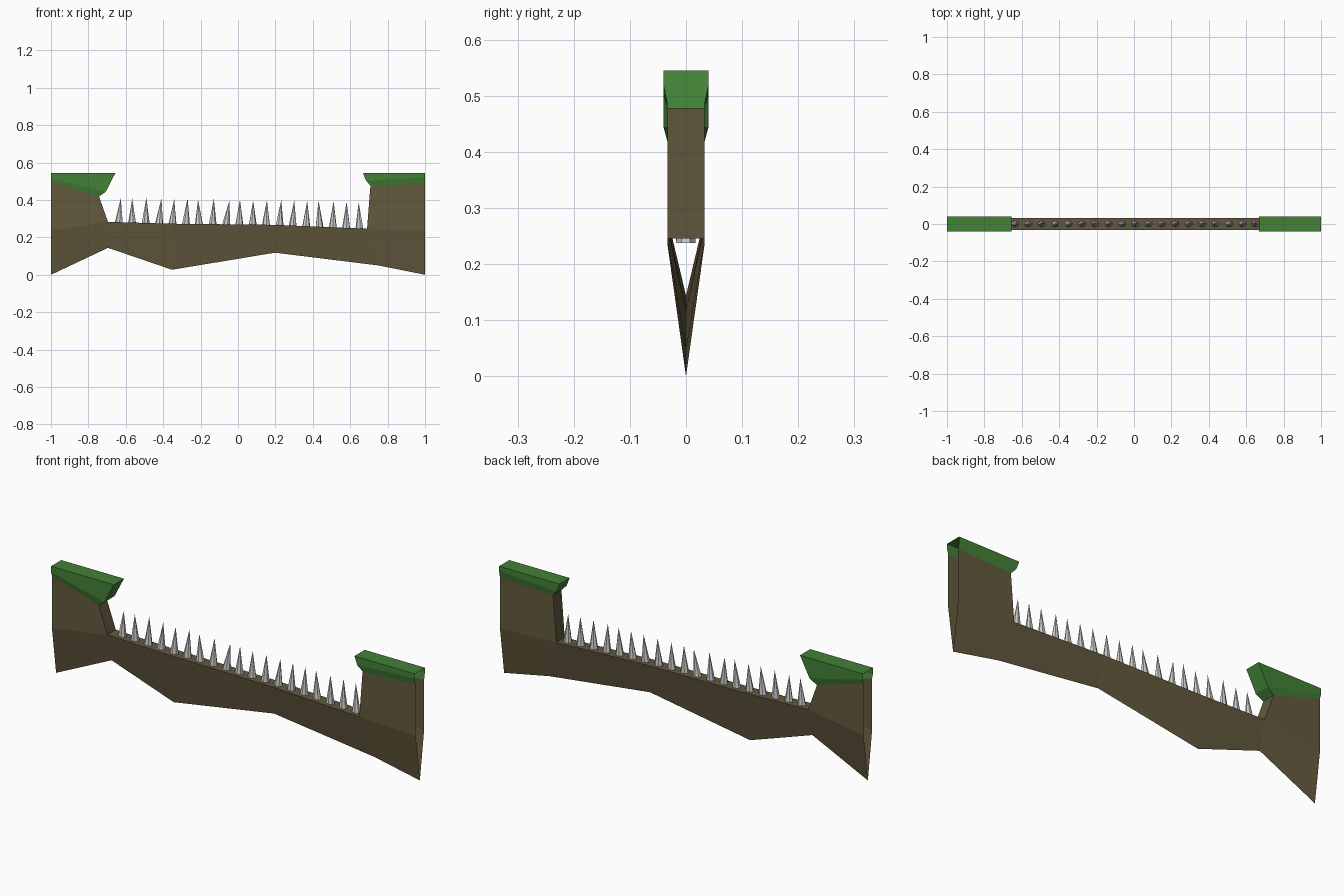
import bpy, bmesh, math, random

if "Cube" in bpy.data.objects:
    bpy.data.objects.remove(bpy.data.objects["Cube"])

random.seed(4)
W, CAP_W = 0.033, 0.04   # half widths of earth and grass


def material(name, rgb):
    m = bpy.data.materials.new(name)
    m.diffuse_color = (*rgb, 1)
    m.use_nodes = True
    m.node_tree.nodes["Principled BSDF"].inputs["Base Color"].default_value = m.diffuse_color
    return m


def make(name, faces, mat=None):
    """Object from a list of faces given as point lists."""
    bm = bmesh.new()
    for f in faces:
        bm.faces.new([bm.verts.new(p) for p in f])
    bmesh.ops.remove_doubles(bm, verts=bm.verts, dist=1e-5)
    bmesh.ops.recalc_face_normals(bm, faces=bm.faces)
    me = bpy.data.meshes.new(name)
    bm.to_mesh(me)
    bm.free()
    ob = bpy.data.objects.new(name, me)
    bpy.context.collection.objects.link(ob)
    if mat:
        me.materials.append(mat)
    return ob


def at(points, y):
    return [(x, y, z) for x, z in points]


earth = material("earth", (0.125, 0.10, 0.048))
grass = material("grass", (0.055, 0.22, 0.037))

# Earth body: hollow shell, open at both ends, pinched to an edge below
fold = [(-1, .235), (-.695, .283), (-.353, .273), (.198, .267), (.69, .246), (1, .235)]
keel = [(-1, 0), (-.695, .144), (-.353, .027), (.198, .118), (.75, .05), (1, 0)]
left_bank = [fold[0], fold[1], (-.743, .418), (-1, .495)]
right_bank = [fold[4], fold[5], (1, .488), (.708, .477)]
faces = []
for s in (-W, W):
    faces += [at(left_bank, s), at(right_bank, s)]
    for i in range(5):
        faces.append(at(fold[i:i + 2], s) + at(keel[i:i + 2][::-1], 0))
# Pit walls and floor
pit = [left_bank[2]] + fold[1:5] + [right_bank[3]]
for a, b in zip(pit, pit[1:]):
    faces.append(at([a, b], -W) + at([b, a], W))
make("earth_body", faces, earth)


# Grass caps: overhanging lip, outer end left open
def cap(name, low, mid, top):
    rows = [(low, W), (mid, CAP_W), (top, CAP_W)]
    faces = [at(top, -CAP_W) + at(top[::-1], CAP_W)]
    for (p, wp), (q, wq) in zip(rows, rows[1:]):
        for s in (-1, 1):
            faces.append(at(p, s * wp) + at(q[::-1], s * wq))
        faces.append(at([p[1]], -wp) + at([p[1]], wp) + at([q[1]], wq) + at([q[1]], -wq))
    make(name, faces, grass)


cap("grass_cap_left", left_bank[:1:-1], [(-1, .515), (-.707, .444)], [(-1, .545), (-.655, .545)])
cap("grass_cap_right", right_bank[2:], [(1, .522), (.684, .503)], [(1, .545), (.668, .545)])


# Row of slightly leaning spikes set into the pit floor
def floor_z(x):
    for (x0, z0), (x1, z1) in zip(fold, fold[1:]):
        if x0 <= x <= x1:
            return z0 + (z1 - z0) * (x - x0) / (x1 - x0)


lean = [.01, 0, .004, .013, .01, .01, -.006, .007, .02, .004,
        .003, .005, .01, .008, .006, -.005, .004, .002, -.005]
faces = []
for i, dx in enumerate(lean):
    x = -.637 + .0715 * i
    z = floor_z(x) - .01
    tip = (x + dx, random.uniform(-.004, .004), .413 - .0012 * i + random.uniform(-.005, .004))
    turn = random.uniform(0, 1)
    ring = []
    for k in range(7):
        a = turn + math.tau * k / 7
        ring.append((x + .023 * math.cos(a), .018 * math.sin(a), z))
    faces.append(ring)
    for k in range(7):
        faces.append([ring[k], ring[(k + 1) % 7], tip])
make("spikes", faces)
